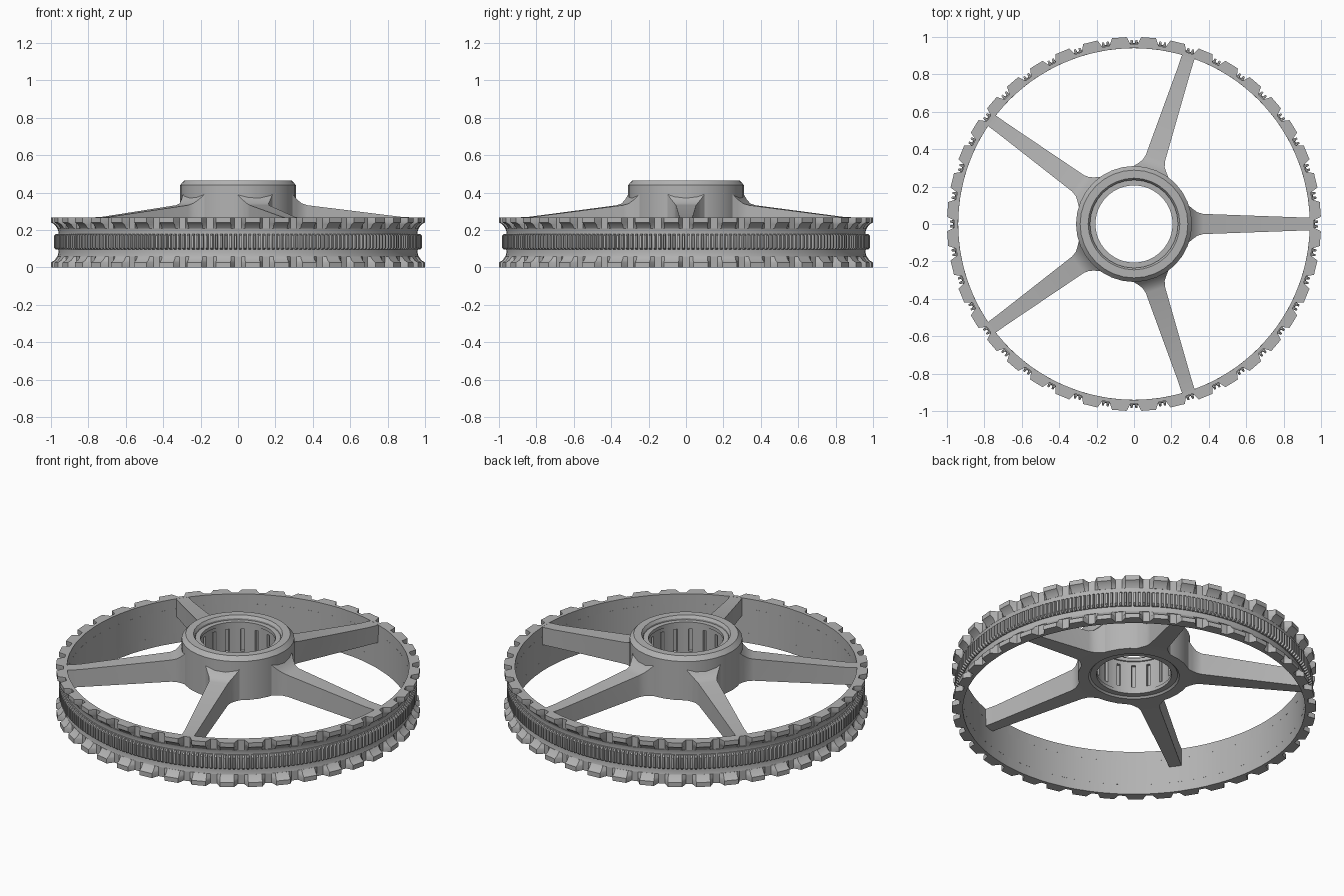
import bpy, bmesh
from math import pi, cos, sin, radians

if "Cube" in bpy.data.objects:
    bpy.data.objects.remove(bpy.data.objects["Cube"])

grey = bpy.data.materials.new("plain_grey")
grey.use_nodes = True
COLOUR = (0.45, 0.45, 0.45, 1)
grey.diffuse_color = COLOUR
grey.node_tree.nodes["Principled BSDF"].inputs["Base Color"].default_value = COLOUR


def loft(name, loops, closed):
    """Skin a list of equal closed point loops; closed joins last to first."""
    bm = bmesh.new()
    rows = [[bm.verts.new(p) for p in loop] for loop in loops]
    n = len(rows[0])
    pairs = list(zip(rows, rows[1:]))
    if closed:
        pairs.append((rows[-1], rows[0]))
    else:
        bm.faces.new(rows[0])
        bm.faces.new(rows[-1])
    for a, b in pairs:
        for i in range(n):
            j = (i + 1) % n
            bm.faces.new((a[i], a[j], b[j], b[i]))
    bmesh.ops.recalc_face_normals(bm, faces=bm.faces)
    mesh = bpy.data.meshes.new(name)
    bm.to_mesh(mesh)
    bm.free()
    mesh.materials.append(grey)
    ob = bpy.data.objects.new(name, mesh)
    bpy.context.collection.objects.link(ob)
    bpy.ops.object.select_all(action="DESELECT")
    ob.select_set(True)
    bpy.context.view_layer.objects.active = ob
    bpy.ops.object.shade_smooth_by_angle(angle=radians(28))
    return ob


def ring(name, profile, count, steps=((0, 0),)):
    """Revolve (z, low radius, high radius); steps give (part of pitch, 0 low / 1 high)."""
    loops = []
    for k in range(count):
        for part, f in steps:
            a = 2 * pi * (k + part) / count
            loops.append([((lo + (hi - lo) * f) * cos(a),
                           (lo + (hi - lo) * f) * sin(a), z) for z, lo, hi in profile])
    return loft(name, loops, True)


# Rim: waisted core between two notched flanges
INNER, VALLEY, TOP = 0.94, 0.96, 0.268
core = [(0.06, INNER), (0.06, 0.965), (0.08, 0.96), (0.105, 0.962), (0.17, 0.962),
        (0.19, 0.96), (TOP - 0.06, 0.965), (TOP - 0.06, INNER)]
ring("rim_core", [(z, r, r) for z, r in core], 80)

flange = [(0, INNER, INNER), (0, VALLEY, 1.0), (0.027, VALLEY, 1.0),
          (0.038, VALLEY, 0.982), (0.06, VALLEY, 0.966), (0.06, INNER, INNER)]
notch = ((-0.25, 1), (-0.12, 0), (0.12, 0), (0.25, 1))
ring("bottom_flange", flange, 40, notch)
ring("top_flange", [(TOP - z, lo, hi) for z, lo, hi in flange], 40, notch)

# Fine toothed band around the middle of the rim
band = [(0.095, 0.95, 0.95), (0.095, 0.965, 0.972), (0.105, 0.968, 0.985),
        (0.17, 0.968, 0.985), (0.18, 0.965, 0.972), (0.18, 0.95, 0.95)]
ring("toothed_band", band, 240, ((-0.22, 0), (0.18, 0), (0.28, 1), (0.68, 1)))

# Hub with chamfered top and stepped mouths
hub = [(0.205, 0.25), (0.205, 0.31), (0.44, 0.31), (0.465, 0.288), (0.465, 0.245),
       (0.45, 0.235), (0.22, 0.235)]
ring("hub", [(z, r, r) for z, r in hub], 32)

# Bearing sleeve with recessed upright windows
sleeve = [(0.215, 0.24, 0.24), (0.215, 0.206, 0.206), (0.235, 0.206, 0.206),
          (0.237, 0.212, 0.212), (0.26, 0.212, 0.212), (0.261, 0.212, 0.228),
          (0.395, 0.212, 0.228), (0.396, 0.212, 0.212), (0.418, 0.212, 0.212),
          (0.42, 0.206, 0.206), (0.44, 0.206, 0.206), (0.44, 0.24, 0.24)]
ring("bearing_sleeve", sleeve, 16,
     ((-0.33, 0), (-0.1, 0), (0.12, 0), (0.14, 1), (0.36, 1), (0.38, 0)))

# Five tapering spokes that flare into the hub
stations = [(0.285, 0.105, 0.205, 0.40), (0.315, 0.08, 0.205, 0.365),
            (0.34, 0.062, 0.204, 0.343), (0.37, 0.054, 0.202, 0.333),
            (0.87, 0.036, 0.165, 0.271), (0.945, 0.035, 0.16, 0.267)]
for k in range(5):
    spoke = loft("spoke_%d" % (k + 1),
                 [[(r, -w, lo), (r, w, lo), (r, w, hi), (r, -w, hi)]
                  for r, w, lo, hi in stations], False)
    spoke.rotation_euler.z = 2 * pi * k / 5
